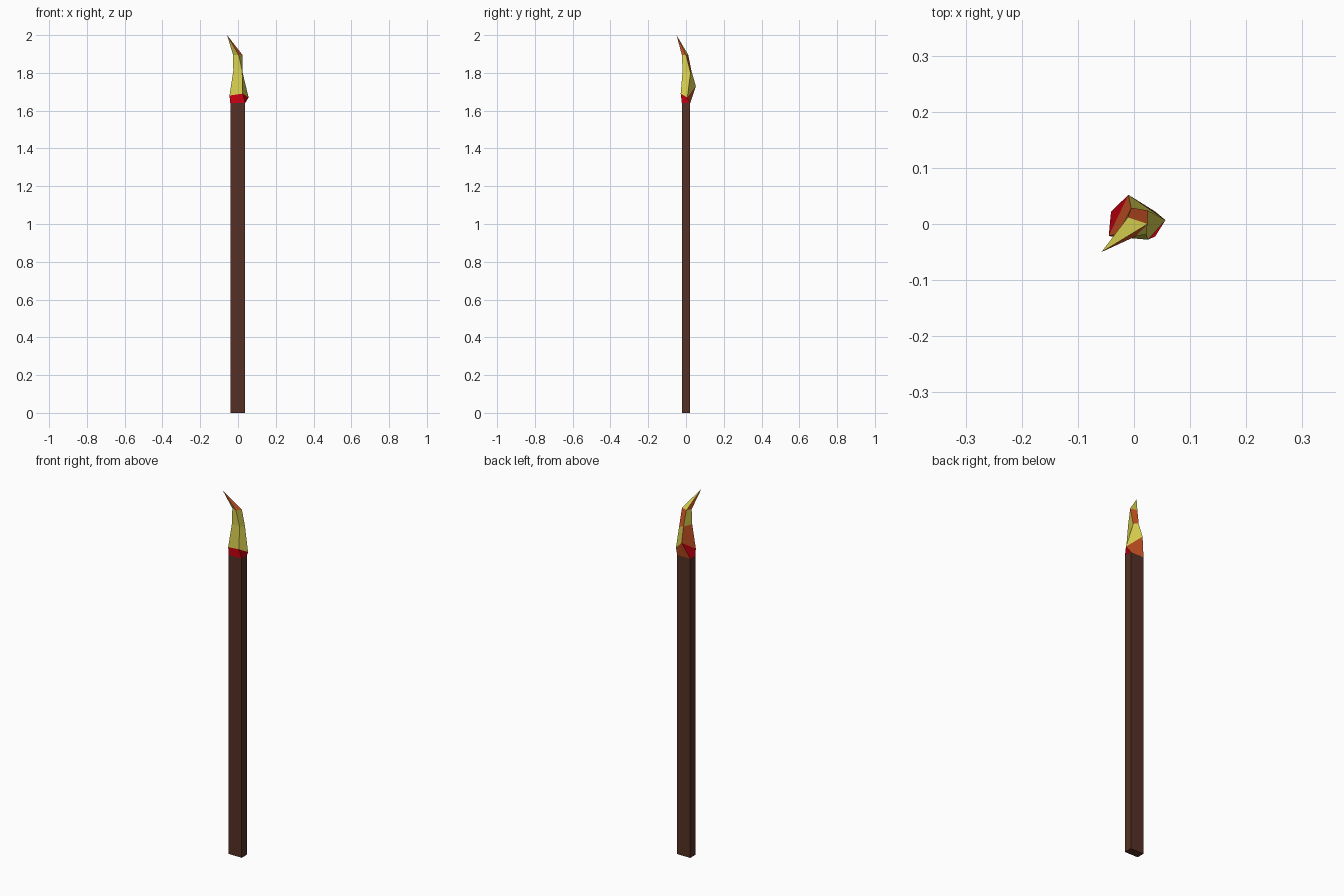
import bpy, bmesh

if "Cube" in bpy.data.objects:
    bpy.data.objects.remove(bpy.data.objects["Cube"])


def mat(name, rgb):
    m = bpy.data.materials.new(name)
    m.diffuse_color = (*rgb, 1)
    m.use_nodes = True
    m.node_tree.nodes["Principled BSDF"].inputs["Base Color"].default_value = m.diffuse_color
    return m


wood = mat("wood", (0.09, 0.03, 0.018))
red = mat("red", (0.65, 0.0, 0.006))
orange = mat("orange", (0.6, 0.09, 0.018))
yellow = mat("yellow", (0.7, 0.64, 0.08))


def loft(name, rings, mats, colors):
    """Join four-sided rings bottom to top; a one-point ring makes a tip.
    colors: material index per side (front, right, back, left) for each band."""
    bm = bmesh.new()
    vs = [[bm.verts.new(p) for p in r] for r in rings]
    bm.faces.new(vs[0][::-1])
    if len(vs[-1]) == 4:
        bm.faces.new(vs[-1])
    for lo, hi, band in zip(vs, vs[1:], colors):
        for i in range(4):
            j = (i + 1) % 4
            top = [hi[0]] if len(hi) == 1 else [hi[j], hi[i]]
            bm.faces.new([lo[i], lo[j]] + top).material_index = band[i]
    me = bpy.data.meshes.new(name)
    bm.to_mesh(me)
    bm.free()
    for m in mats:
        me.materials.append(m)
    ob = bpy.data.objects.new(name, me)
    bpy.context.collection.objects.link(ob)


def rect(z):
    return [(-.041, -.022, z), (.038, -.022, z), (.038, .022, z), (-.041, .022, z)]


# Wooden stick
loft("stick", [rect(0), rect(1.64)], [wood], [(0, 0, 0, 0)])

# Bent flame: corners run front-left, front-right, back-right, back-left
R, O, Y = 0, 1, 2
loft("flame", [
    rect(1.64),
    [(-.045, -.021, 1.68), (.025, -.028, 1.69), (.056, .007, 1.67), (-.01, .052, 1.73)],
    [(-.025, -.018, 1.81), (.022, -.018, 1.81), (.025, .024, 1.80), (-.005, .029, 1.81)],
    [(-.026, -.012, 1.895), (.003, -.022, 1.895), (.024, 0, 1.895), (-.011, .012, 1.895)],
    [(-.058, -.05, 2.0)],
], [red, orange, yellow], [
    (R, R, O, R),
    (Y, Y, Y, O),
    (Y, Y, O, Y),
    (Y, O, Y, O),
])
